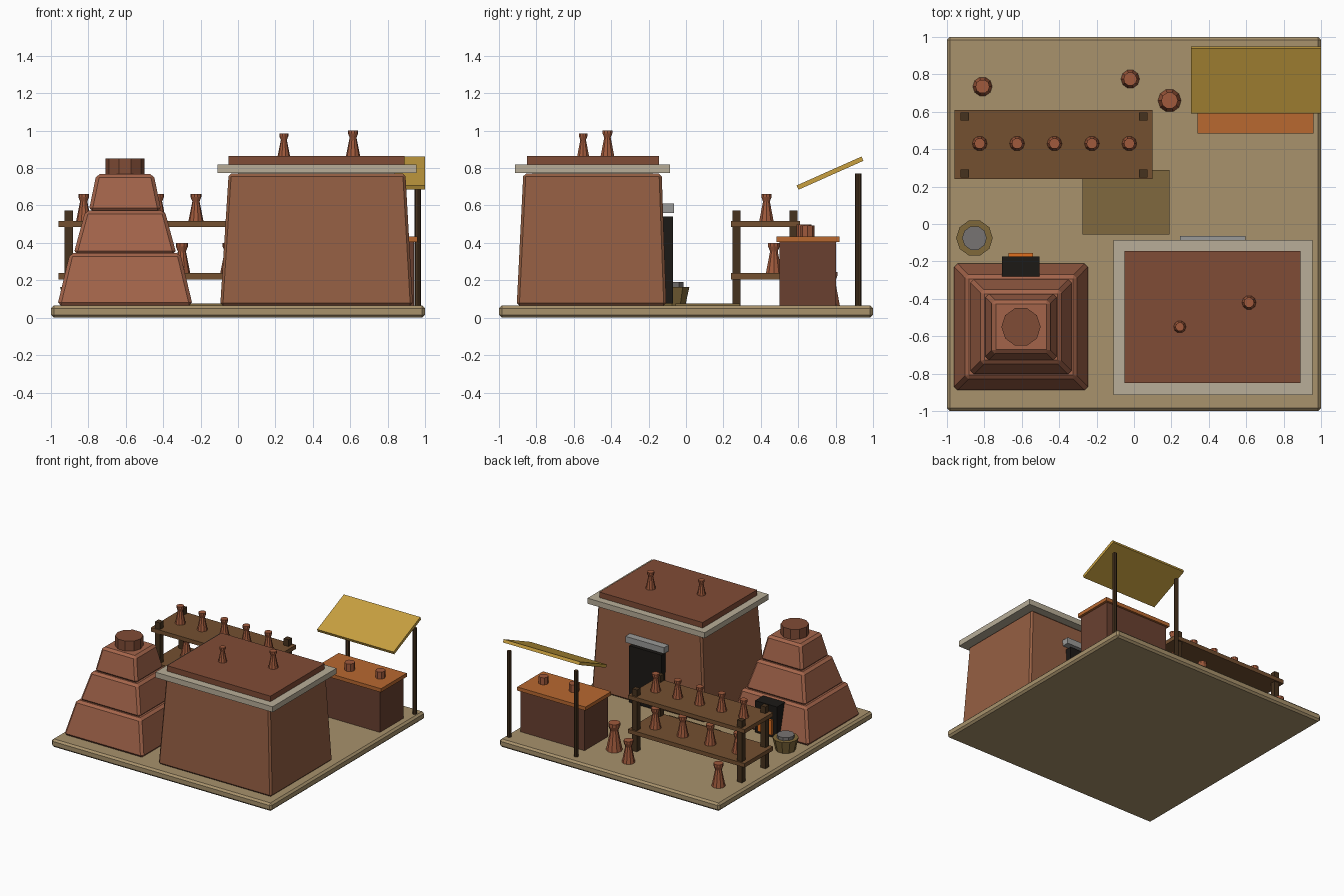
import bpy, bmesh
from math import radians, pi, cos, sin

if "Cube" in bpy.data.objects:
    bpy.data.objects.remove(bpy.data.objects["Cube"])

def mat(name, hexa):
    m = bpy.data.materials.new(name)
    c = [int(hexa[i:i + 2], 16) / 255 for i in (0, 2, 4)]
    m.diffuse_color = [((v + .055) / 1.055) ** 2.4 if v > .04 else v / 12.92 for v in c] + [1]
    m.use_nodes = True
    m.node_tree.nodes["Principled BSDF"].inputs["Base Color"].default_value = m.diffuse_color
    return m

SAND = mat("sand", "A8926C")
BRICK = mat("brick", "A3644A")
MUD = mat("mud_wall", "955F43")
ROOF = mat("roof_clay", "804C36")
STONE = mat("limestone", "B8AE98")
LINTEL = mat("lintel_stone", "9A9A98")
WOOD = mat("wood", "745030")
DARK = mat("dark_wood", "46321E")
COUNTER = mat("counter_wood", "6A4030")
TERRA = mat("terracotta", "A05A3C")
ORANGE = mat("orange_top", "B86830")
STRAW = mat("straw", "C8A040")
MATTING = mat("matting", "80693E")
BLACK = mat("soot", "1C1916")
FIRE = mat("fire", "E07020")
PAIL = mat("pail_wood", "80693A")
WATER = mat("grey_contents", "777472")

def finish(name, bm, material, bevel=0):
    bmesh.ops.recalc_face_normals(bm, faces=bm.faces)
    me = bpy.data.meshes.new(name)
    bm.to_mesh(me)
    bm.free()
    ob = bpy.data.objects.new(name, me)
    bpy.context.collection.objects.link(ob)
    me.materials.append(material)
    if bevel:
        b = ob.modifiers.new("bevel", 'BEVEL')
        b.width, b.segments = bevel, 1
    return ob

def block(name, x, y, z, material, top=None, bevel=0):
    """Box from (min, max) ranges; top = optional (x, y) ranges for a tapered upper face."""
    bm = bmesh.new()
    bmesh.ops.create_cube(bm, size=1)
    for v in bm.verts:
        i, j, k = (int(c > 0) for c in v.co)
        xr, yr = top if top and k else (x, y)
        v.co = (xr[i], yr[j], z[k])
    return finish(name, bm, material, bevel)

def lathe(name, x, y, z, profile, material, n=10):
    """Closed faceted solid turned from (radius, height) points."""
    bm = bmesh.new()
    rings = [[bm.verts.new((x + r * cos(2 * pi * i / n), y + r * sin(2 * pi * i / n), z + h))
              for i in range(n)] for r, h in profile]
    for a, b in zip(rings, rings[1:]):
        for i in range(n):
            j = (i + 1) % n
            bm.faces.new((a[i], a[j], b[j], b[i]))
    bm.faces.new(rings[0])
    bm.faces.new(rings[-1])
    return finish(name, bm, material)

def vase(name, x, y, z, r):
    h = 3.6 * r
    lathe(name, x, y, z, [(r, 0), (.48 * r, .72 * h), (.72 * r, .88 * h), (.72 * r, h)], TERRA)

G = .065  # ground level

# Ground slab and mat
block("ground", (-1, 1), (-1, 1), (0, G), SAND, bevel=.015)
block("mat", (-.275, .19), (-.055, .29), (G - .005, .075), MATTING)

# House
block("house_walls", (-.095, .935), (-.905, -.105), (G, .77), MUD,
      top=((-.05, .895), (-.87, -.13)), bevel=.014)
block("roof_slab", (-.11, .955), (-.915, -.085), (.775, .82), STONE)
block("roof_top", (-.05, .89), (-.85, -.145), (.81, .865), ROOF)
block("roof_core", (0, .84), (-.82, -.18), (.76, .78), STONE)
block("door", (.27, .565), (-.15, -.07), (.075, .54), BLACK)
block("lintel", (.245, .597), (-.16, -.065), (.56, .61), LINTEL)
vase("roof_vase_small", .245, -.55, .865, .033)
vase("roof_vase_large", .615, -.42, .865, .038)

# Stepped kiln: half sizes at bottom and top of each tier
KX, KY = -.604, -.55
for i, (bx, by, tx, ty, z0, z1) in enumerate([
        (.362, .343, .295, .275, G, .345),
        (.275, .258, .212, .195, .34, .573),
        (.194, .18, .153, .14, .57, .768)]):
    block(f"kiln_tier_{i + 1}", (KX - bx, KX + bx), (KY - by, KY + by), (z0, z1), BRICK,
          top=((KX - tx, KX + tx), (KY - ty, KY + ty)), bevel=.018)
lathe("kiln_chimney", KX, KY, .76, [(.105, 0), (.105, .09)], ROOF)
block("kiln_mouth", (-.705, -.505), (-.3, -.175), (.075, .335), BLACK)
block("kiln_fire", (-.67, -.54), (-.25, -.155), (.1, .22), FIRE)

# Pail beside the kiln
lathe("pail", -.853, -.075, G, [(.075, 0), (.098, .1)], PAIL)
lathe("pail_contents", -.853, -.075, G + .05, [(.066, 0), (.066, .075)], WATER)

# Drying rack with vases
for name, z in (("lower", .205), ("upper", .485)):
    block(f"{name}_shelf", (-.96, .1), (.24, .61), (z, z + .033), WOOD)
for x in (-.905, .05):
    for y in (.27, .575):
        block("rack_post", (x - .022, x + .022), (y - .022, y + .022), (G, .573), DARK)
for i in range(5):
    vase("upper_shelf_vase", -.825 + .2 * i, .43, .518, .04)
for i in range(4):
    vase("lower_shelf_vase", -.8 + .25 * i, .47, .238, .045)

# Vases on the ground
for x, y, r in ((-.81, .735, .052), (-.02, .775, .05), (.19, .66, .062)):
    vase("ground_vase", x, y, G, r)

# Market stall
block("stall_body", (.36, .94), (.5, .803), (G, .41), COUNTER)
block("stall_counter", (.34, .96), (.485, .82), (.405, .435), ORANGE)
lathe("cup_a", .575, .63, .435, [(.04, 0), (.04, .062)], TERRA, 8)
lathe("cup_b", .84, .65, .435, [(.037, 0), (.037, .058)], TERRA, 8)
for x in (.355, .962):
    lathe("awning_post", x, .92, G, [(.017, 0), (.017, .705)], DARK, 8)
awning = block("awning", (-.3475, .3475), (-.19, .19), (-.0125, .0125), STRAW)
awning.location = (.6525, .77, .773)
awning.rotation_euler.x = radians(24)
